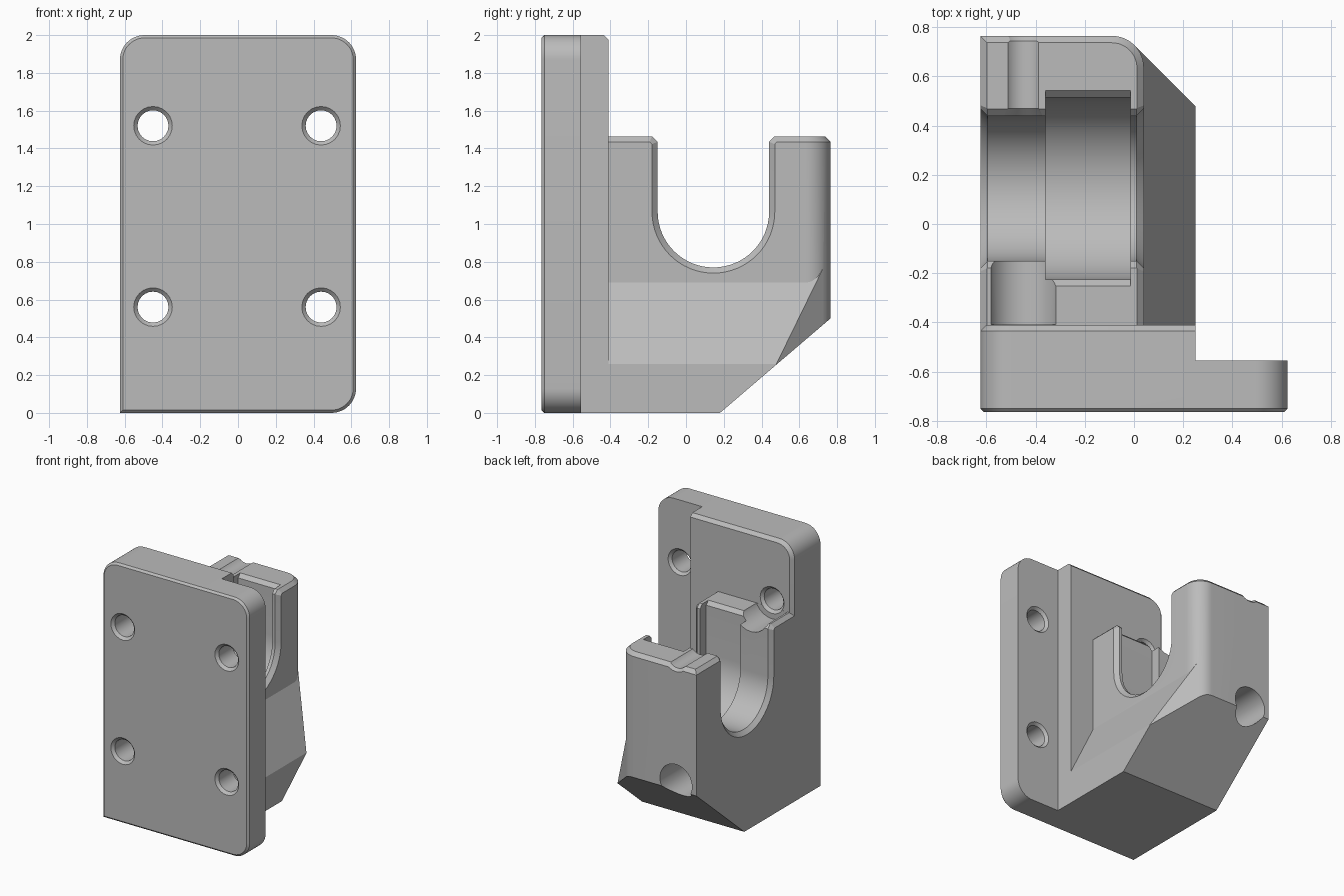
import bpy, bmesh, math
from mathutils import Vector

if "Cube" in bpy.data.objects:
    bpy.data.objects.remove(bpy.data.objects["Cube"], do_unlink=True)

grey = bpy.data.materials.new("light grey")
grey.use_nodes = True
GREY = (0.5, 0.5, 0.5, 1)
grey.diffuse_color = GREY
grey.node_tree.nodes["Principled BSDF"].inputs["Base Color"].default_value = GREY


def arc(cx, cy, r, start, end, n=12):
    angles = [math.radians(start + (end - start) * i / n) for i in range(n + 1)]
    return [(cx + r * math.cos(a), cy + r * math.sin(a)) for a in angles]


def inset(points, d):
    """Move every edge of a counter-clockwise outline inwards by d."""
    pts = [Vector(p) for p in points]
    out = []
    for i, p in enumerate(pts):
        a = (p - pts[i - 1]).normalized()
        b = (pts[(i + 1) % len(pts)] - p).normalized()
        na, nb = Vector((-a.y, a.x)), Vector((-b.y, b.x))
        out.append(p + (na + nb) * (d / (1 + na.dot(nb))))
    return out


def prism(name, axis, points, stations):
    """Sweep an outline along an axis through (position, inset) stations."""
    place = {"x": lambda u, v, t: (t, u, v),
             "y": lambda u, v, t: (u, t, v),
             "z": lambda u, v, t: (u, v, t)}[axis]
    bm = bmesh.new()
    rings = [[bm.verts.new(place(p[0], p[1], t)) for p in inset(points, d)]
             for t, d in stations]
    n = len(points)
    for lower, upper in zip(rings, rings[1:]):
        for i in range(n):
            j = (i + 1) % n
            bm.faces.new((lower[i], lower[j], upper[j], upper[i]))
    bm.faces.new(rings[0][::-1])
    bm.faces.new(rings[-1])
    bmesh.ops.recalc_face_normals(bm, faces=bm.faces)
    mesh = bpy.data.meshes.new(name)
    bm.to_mesh(mesh)
    bm.free()
    mesh.materials.append(grey)
    ob = bpy.data.objects.new(name, mesh)
    bpy.context.collection.objects.link(ob)
    return ob


def combine(target, other, operation):
    mod = target.modifiers.new("combine", "BOOLEAN")
    mod.operation, mod.solver, mod.object = operation, "EXACT", other
    bpy.context.view_layer.objects.active = target
    bpy.ops.object.modifier_apply(modifier=mod.name)
    bpy.data.objects.remove(other, do_unlink=True)


def bore(x, z, r, y0, y1, flare=0.02):
    """Round cutter along y, countersunk at both ends."""
    return prism("bore", "y", arc(x, z, r, 0, 345, 23),
                 [(y0 - 0.02, -2 * flare), (y0 + 0.02, 0),
                  (y1 - 0.02, 0), (y1 + 0.02, -2 * flare)])


def channel(r, stations):
    """U-shaped cutter along x, open at the top with a small lead-in."""
    cy, cz = 0.145, 1.065
    outline = arc(cy, cz, r, 180, 360, 32)
    for side, heights in ((1, (0, 0.06)), (-1, (0.06, 0))):
        outline += [(cy + side * (r + h), 1.435 + h) for h in heights]
    return prism("channel", "x", outline, stations)


# Mounting plate: three rounded corners and a chamfered front rim
bracket = prism("mounting_bracket", "y",
                [(-0.625, 0)] + arc(0.495, 0.13, 0.13, -90, 0)
                + arc(0.495, 1.87, 0.13, 0, 90) + arc(-0.495, 1.87, 0.13, 90, 180),
                [(-0.765, 0.015), (-0.75, 0), (-0.555, 0)])

# Raised pad behind the plate, chamfered on its top and outer edges
pad = prism("raised_pad", "y",
            [(-0.625, -0.1), (0.35, -0.1), (0.35, 2)] + arc(-0.495, 1.87, 0.13, 90, 180),
            [(-0.7, 0), (-0.435, 0), (-0.41, 0.025)])
combine(pad, prism("pad_trim", "x", [(-1, 0), (0, 0), (0, 3), (-1, 3)],
                   [(-1, 0), (0.25, 0)]), "INTERSECT")

# Cradle column with one rounded upright and a chamfered top
cradle = prism("cradle", "z",
               [(-0.625, -0.6), (0.04, -0.6)] + arc(-0.09, 0.635, 0.13, 0, 90)
               + [(-0.625, 0.765)],
               [(0, 0), (1.435, 0), (1.463, 0.028)])

# Sloping foot that widens the cradle towards the bottom
foot = prism("foot", "y",
             [(-0.3, 0), (0.25, 0), (0.25, 0.26), (0.0, 0.772), (-0.3, 0.772)],
             [(-0.6, 0), (0.727, 0)])
combine(foot, prism("foot_plan", "z",
                    [(-0.4, -0.7), (0.25, -0.7), (0.25, 0.479), (0.002, 0.727), (-0.4, 0.727)],
                    [(-0.1, 0), (1, 0)]), "INTERSECT")
combine(cradle, foot, "UNION")

# Slanted underside at the back
combine(cradle, prism("underside", "x",
                      [(0.18, 0), (0.063, -0.1), (1, -0.1), (1, 0.701)],
                      [(-0.8, 0), (0.5, 0)]), "DIFFERENCE")

combine(bracket, pad, "UNION")
combine(bracket, cradle, "UNION")

# Channel through the cradle, with a wider groove inside
combine(bracket, channel(0.295, [(-0.645, -0.05), (-0.595, 0), (0.01, 0), (0.06, -0.05)]),
        "DIFFERENCE")
combine(bracket, channel(0.37, [(-0.36, 0), (-0.015, 0)]), "DIFFERENCE")

# Screw holes, with tool access through the cradle on one side
for z in (0.56, 1.52):
    combine(bracket, bore(0.44, z, 0.082, -0.765, -0.555), "DIFFERENCE")
    combine(bracket, bore(-0.45, z, 0.082, -0.765, -0.41), "DIFFERENCE")
combine(bracket, bore(-0.45, 0.56, 0.138, -0.389, 0.9, 0), "DIFFERENCE")
combine(bracket, bore(-0.45, 1.52, 0.145, -0.389, 0.1, 0), "DIFFERENCE")
combine(bracket, bore(-0.45, 1.52, 0.085, 0.45, 0.765), "DIFFERENCE")

# Smooth shading with crisp edges
bpy.ops.object.select_all(action="DESELECT")
bracket.select_set(True)
bpy.context.view_layer.objects.active = bracket
bpy.ops.object.shade_smooth_by_angle(angle=math.radians(25))
